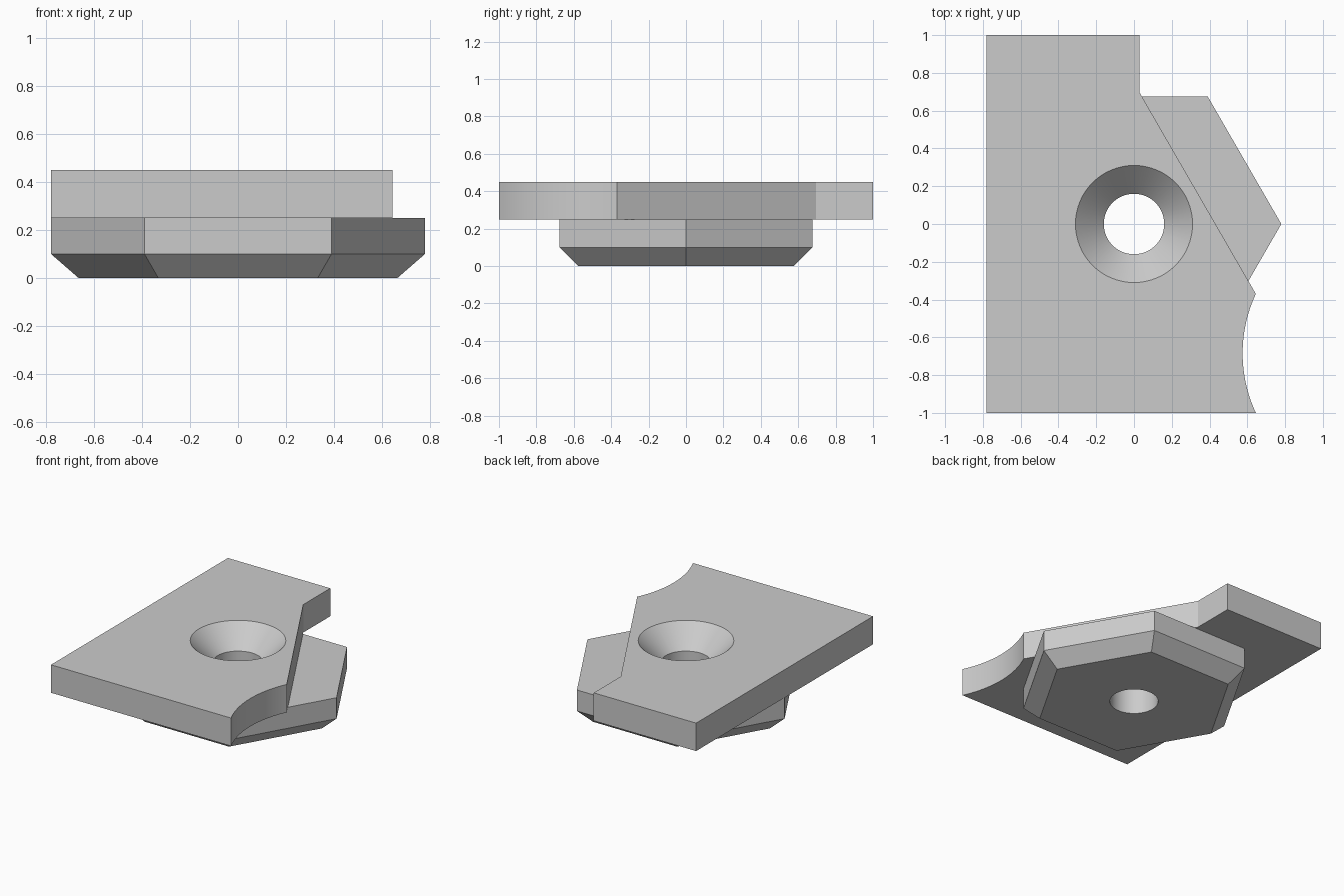
import bpy, bmesh, math

old = bpy.data.objects.get("Cube")
if old:
    bpy.data.objects.remove(old, do_unlink=True)

GREY = (0.6, 0.6, 0.6, 1.0)
grey = bpy.data.materials.new("plain grey")
grey.use_nodes = True
grey.diffuse_color = GREY
grey.node_tree.nodes["Principled BSDF"].inputs["Base Color"].default_value = GREY


def ring(radius, z, sides):
    step = 2 * math.pi / sides
    return [(radius * math.cos(i * step), radius * math.sin(i * step), z)
            for i in range(sides)]


def loft(name, rings):
    """Closed solid through equal-length rings, from bottom to top."""
    bm = bmesh.new()
    loops = [[bm.verts.new(p) for p in r] for r in rings]
    n = len(loops[0])
    bm.faces.new(loops[0][::-1])
    bm.faces.new(loops[-1])
    for low, high in zip(loops, loops[1:]):
        for i in range(n):
            j = (i + 1) % n
            bm.faces.new((low[i], low[j], high[j], high[i]))
    bmesh.ops.recalc_face_normals(bm, faces=bm.faces)
    mesh = bpy.data.meshes.new(name)
    bm.to_mesh(mesh)
    bm.free()
    mesh.materials.append(grey)
    obj = bpy.data.objects.new(name, mesh)
    bpy.context.collection.objects.link(obj)
    return obj


SPLIT, TOP = 0.25, 0.45

# Hexagonal foot with a chamfered underside
foot = loft("hexagonal_foot", [ring(0.665, 0, 6), ring(0.78, 0.1, 6),
                               ring(0.78, SPLIT, 6)])

# Top plate outline: straight sides, a concave bite and a slanted edge
bite_r, bite_x, bite_y = 0.744, 1.319, -0.685
half = math.asin(0.315 / bite_r)
steps = 24
bite = []
for i in range(steps + 1):
    a = half * (1 - 2 * i / steps)
    bite.append((bite_x - bite_r * math.cos(a), bite_y - bite_r * math.sin(a)))
outline = [(-0.78, -1)] + bite + [(0.03, 0.695), (0.03, 1), (-0.78, 1)]
plate = loft("top_plate", [[(x, y, z) for x, y in outline] for z in (SPLIT, TOP)])

# Countersunk screw hole through both parts
cutter = loft("hole_cutter", [ring(0.16, -0.1, 64), ring(0.16, 0.30, 64),
                              ring(0.31, TOP, 64), ring(0.31, TOP + 0.1, 64)])
cutter.hide_render = True

for part in (foot, plate):
    mod = part.modifiers.new("screw hole", 'BOOLEAN')
    mod.operation = 'DIFFERENCE'
    mod.solver = 'EXACT'
    mod.object = cutter
    bpy.ops.object.select_all(action='DESELECT')
    part.select_set(True)
    bpy.context.view_layer.objects.active = part
    bpy.ops.object.modifier_apply(modifier=mod.name)
    bpy.ops.object.shade_smooth_by_angle(angle=math.radians(25))

bpy.data.objects.remove(cutter, do_unlink=True)
